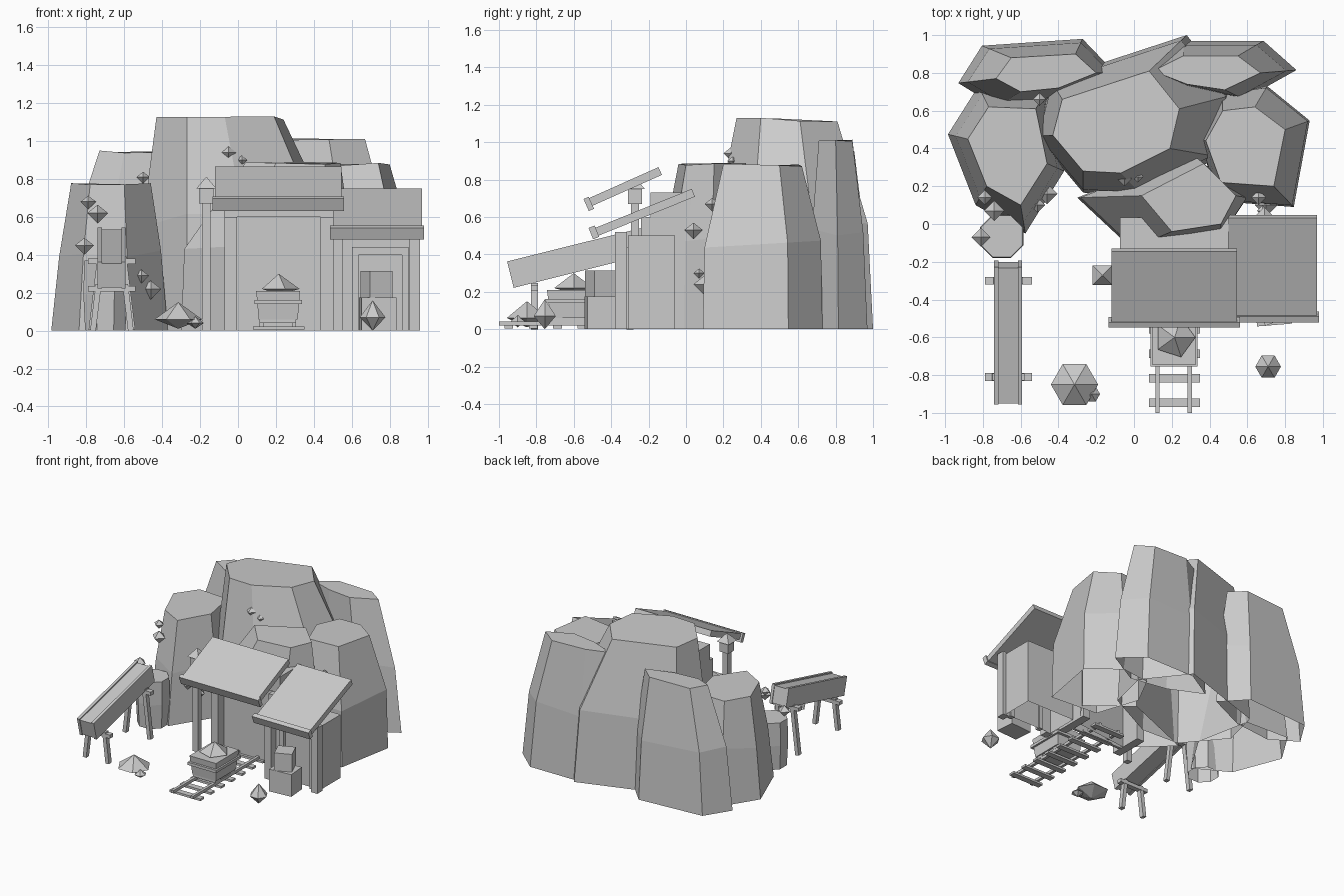
import bpy, bmesh, math, random
from mathutils import Vector, Matrix

random.seed(4)
old = bpy.data.objects.get("Cube")
if old:
    bpy.data.objects.remove(old)

grey = bpy.data.materials.new("stone_grey")
grey.use_nodes = True
tone = (0.6, 0.6, 0.6, 1)
grey.diffuse_color = tone
grey.node_tree.nodes["Principled BSDF"].inputs["Base Color"].default_value = tone


def finish(name, bm):
    mesh = bpy.data.meshes.new(name)
    bmesh.ops.recalc_face_normals(bm, faces=bm.faces)
    bm.to_mesh(mesh)
    bm.free()
    mesh.materials.append(grey)
    obj = bpy.data.objects.new(name, mesh)
    bpy.context.collection.objects.link(obj)
    return obj


def box(name, x, y, z, tilt=0, turn=0, lean=0):
    """Box from (low, high) ranges, rotated about its own centre."""
    bm = bmesh.new()
    bmesh.ops.create_cube(bm, size=1)
    spans = (x, y, z)
    size = [b - a for a, b in spans]
    mid = Vector([(a + b) / 2 for a, b in spans])
    rot = Matrix.Rotation(turn, 4, 'Z') @ Matrix.Rotation(tilt, 4, 'X') @ Matrix.Rotation(lean, 4, 'Y')
    bm.transform(Matrix.Translation(mid) @ rot @ Matrix.Diagonal((*size, 1)))
    return finish(name, bm)


def loft(name, rings, cap_bottom=True):
    """Skin a stack of equal rings; the top is capped."""
    bm = bmesh.new()
    loops = [[bm.verts.new(p) for p in ring] for ring in rings]
    n = len(loops[0])
    for low, high in zip(loops, loops[1:]):
        for i in range(n):
            j = (i + 1) % n
            bm.faces.new((low[i], low[j], high[j], high[i]))
    bm.faces.new(loops[-1])
    if cap_bottom:
        bm.faces.new(loops[0][::-1])
    return finish(name, bm)


def rock(name, top, height, base_x, base_y, bulge):
    """Faceted rock: top outline stretched outwards to the base range."""
    def stretch(value, axis, span):
        vals = [p[axis] for p in top]
        t = (value - min(vals)) / (max(vals) - min(vals))
        return span[0] + t * (span[1] - span[0])
    base = [(stretch(p[0], 0, base_x), stretch(p[1], 1, base_y)) for p in top]
    rings = [[(*p, 0) for p in base], [],
             [(*p, height + random.uniform(-.012, .012)) for p in top]]
    for t, b in zip(top, base):
        rings[1].append((t[0] + (b[0] - t[0]) * bulge, t[1] + (b[1] - t[1]) * bulge,
                         height * random.uniform(.48, .56)))
    loft(name, rings, cap_bottom=False)


def gem(name, x, y, z, r, up, down, sides=6):
    """Double-pointed crystal whose widest ring lies at height z."""
    bm = bmesh.new()
    ring = [bm.verts.new((x + r * math.cos(a), y + r * math.sin(a), z))
            for a in (math.tau * i / sides for i in range(sides))]
    for tip in (bm.verts.new((x, y, z + up)), bm.verts.new((x, y, z - down))):
        for i in range(sides):
            bm.faces.new((ring[i], ring[(i + 1) % sides], tip))
    finish(name, bm)


# Rock massif
rock("left_rock", [(-.77, .62), (-.52, .61), (-.46, .32), (-.6, .1), (-.78, .2), (-.88, .45)],
     .78, (-.985, -.37), (-.05, .73), .6)
rock("centre_rock", [(-.38, .66), (.08, .81), (.24, .61), (.19, .4), (-.07, .27), (-.27, .28), (-.43, .47)],
     1.12, (-.52, .53), (.15, 1), .85)
rock("front_rock", [(.04, .15), (.37, .32), (.54, .15), (.46, 0), (.2, -.04)],
     .885, (-.3, .6), (-.13, .38), .95)
rock("back_left_rock", [(-.73, .77), (-.65, .88), (-.31, .9), (-.2, .8), (-.4, .72), (-.6, .7)],
     .94, (-.93, -.1), (.62, .98), .75)
rock("back_right_rock", [(.1, .81), (.26, .89), (.55, .89), (.67, .8), (.48, .71), (.28, .74)],
     1.01, (.03, .86), (.66, .97), .72)
rock("right_rock", [(.38, .44), (.47, .6), (.64, .62), (.8, .5), (.74, .2), (.46, .22)],
     .875, (.34, .93), (.09, .73), .92)

# Mine entrance
for x in (-.07, .435):
    box("mine_post", (x, x + .065), (-.24, .03), (0, .6))
box("mine_lintel", (-.075, .5), (-.19, .035), (.6, .73))
box("mine_back_panel", (-.01, .44), (-.17, -.15), (0, .6))
slope = math.radians(24)
box("mine_roof", (-.12, .545), (-.53, -.12), (.74, .785), tilt=slope)
box("mine_roof_edge", (-.135, .56), (-.535, -.505), (.635, .705), tilt=slope)

# Storage shed, open underneath
rect = lambda z: [(.52, -.31, z), (.94, -.31, z), (.94, -.06, z), (.52, -.06, z)]
loft("shed_walls", [rect(0), rect(.5)], cap_bottom=False)
for x in (.5, .905):
    box("shed_post", (x, x + .055), (-.38, -.315), (0, .52))
for x in (.6, .865):
    box("door_jamb", (x, x + .035), (-.34, -.3), (0, .44))
box("door_lintel", (.6, .9), (-.34, -.3), (.4, .44))
slope = math.radians(22)
box("shed_roof", (.5, .97), (-.51, .06), (.6, .645), tilt=slope)
box("shed_roof_edge", (.485, .98), (-.51, -.475), (.485, .55), tilt=slope)

# Lantern
box("lantern_pole", (-.19, -.145), (-.295, -.25), (0, .68))
box("lantern_box", (-.205, -.13), (-.31, -.235), (.67, .75))
cap = lambda r, z: [(-.167 + r * a, -.272 + r * b, z) for a, b in ((1, 1), (-1, 1), (-1, -1), (1, -1))]
loft("lantern_cap", [cap(.052, .75), cap(.002, .81)])

# Stacked crates
box("lower_crate", (.645, .83), (-.535, -.385), (0, .175), turn=.08)
box("upper_crate", (.665, .795), (-.52, -.39), (.175, .315), turn=.4)

# Conveyor trough with splayed trestles
slope = math.radians(14)
box("conveyor_bed", (-.72, -.615), (-.945, -.205), (.315, .445), tilt=slope)
for x in (-.74, -.615):
    box("conveyor_side", (x, x + .022), (-.95, -.2), (.31, .455), tilt=slope)
for y, z in ((-.81, .235), (-.3, .38)):
    box("trestle_bar", (-.79, -.54), (y - .02, y + .02), (z - .028, z))
    for side in (-1, 1):
        x = -.665 + side * .085
        box("trestle_leg", (x - .015, x + .015), (y - .018, y + .018), (0, z + .01), lean=-side * .12)

# Barrel below the conveyor head
ring = lambda r, z: [(-.7 + r * math.cos(a), -.065 + r * math.sin(a), z)
                     for a in (math.tau * (i + .5) / 8 for i in range(8))]
loft("barrel", [ring(.115, 0), ring(.125, .19), ring(.12, .37)], cap_bottom=False)

# Rail track
for x in (.125, .295):
    box("rail", (x - .011, x + .011), (-1, -.02), (.02, .042))
for i in range(8):
    y = -.947 + i * .13
    box("sleeper", (.08, .35), (y - .023, y + .023), (.005, .022))

# Ore cart
cart = lambda w, d, z: [(.212 + w * a, -.6 + d * b, z) for a, b in ((1, 1), (-1, 1), (-1, -1), (1, -1))]
loft("cart_body", [cart(.103, .125, .06), cart(.116, .143, .21)])
loft("cart_band", [cart(.125, .155, .14), cart(.125, .155, .162)])
box("cart_chassis", (.13, .3), (-.72, -.48), (.04, .07))
for x in (.125, .295):
    for y in (-.69, -.51):
        box("cart_wheel", (x - .012, x + .012), (y - .03, y + .03), (.04, .085))
gem("cart_ore", .215, -.6, .22, .11, .08, .03, sides=5)

# Loose ore on the ground
gem("large_ore", -.315, -.85, .06, .125, .09, .05)
gem("small_ore", -.225, -.9, .04, .045, .035, .03)
gem("ground_crystal", .71, -.755, .07, .068, .09, .07)

# Crystals growing from the rocks
for x, y, z, r in ((-.79, .14, .68, .04), (-.74, .07, .62, .055), (-.81, -.07, .45, .05),
                   (-.51, .1, .29, .04), (-.46, .16, .22, .055), (-.5, .66, .81, .035),
                   (-.05, .24, .94, .04), (.02, .25, .9, .03), (.66, .14, .67, .04),
                   (.69, .04, .53, .05), (.7, .1, .24, .06), (.68, .07, .3, .03)):
    gem("rock_crystal", x, y, z, r, r * .8, r, sides=4)
